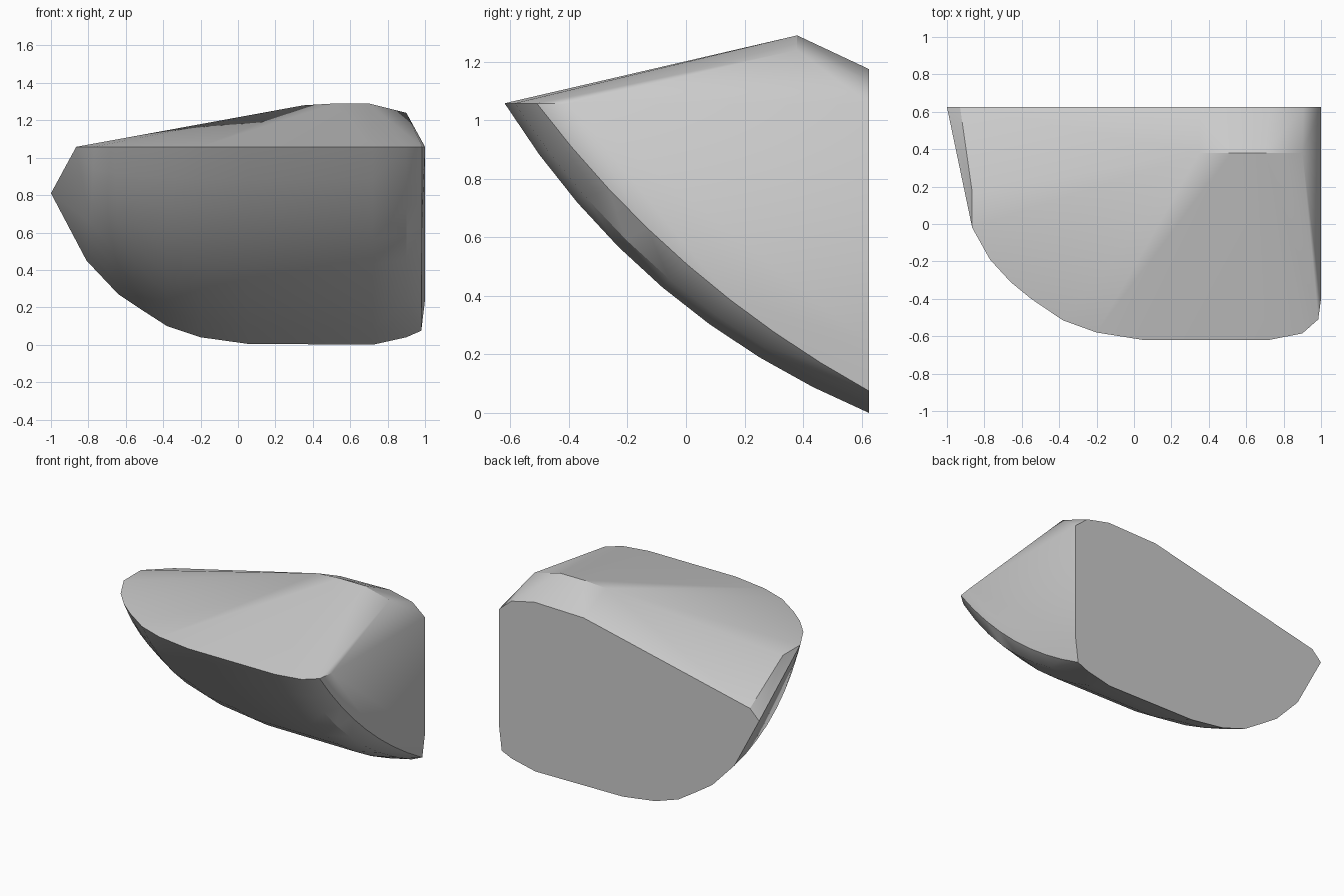
import bpy, bmesh, math
from mathutils import Vector

cube = bpy.data.objects.get("Cube")
if cube:
    bpy.data.objects.remove(cube)

# Plain grey material
grey = bpy.data.materials.new("light_grey")
grey.use_nodes = True
colour = (0.6, 0.6, 0.6, 1)
grey.diffuse_color = colour
grey.node_tree.nodes["Principled BSDF"].inputs["Base Color"].default_value = colour

BACK, RIM = 0.625, 1.058

# Ribs of the curved underside: rim x, rim y, back x, back z, bulge
ribs = [
    (-0.865, -0.02, -1.0, 0.81, 0.0),
    (-0.77, -0.19, -0.81, 0.45, 0.13),
    (-0.66, -0.31, -0.64, 0.27, 0.13),
    (-0.55, -0.40, -0.52, 0.19, 0.13),
    (-0.38, -0.515, -0.38, 0.10, 0.13),
    (-0.20, -0.58, -0.20, 0.04, 0.13),
    (0.05, -0.62, 0.05, 0.005, 0.13),
    (0.72, -0.62, 0.72, 0.0, 0.13),
    (0.90, -0.585, 0.90, 0.04, 0.12),
    (0.985, -0.51, 0.98, 0.075, 0.08),
]
points = []
for fx, fy, bx, bz, bulge in ribs:
    start, end = Vector((fx, fy, RIM)), Vector((bx, BACK, bz))
    outward = Vector((0, -0.646, -0.763))
    control = (start + end) / 2 + outward * bulge * 2
    for i in range(9):
        t = i / 8
        points.append(start * (1 - t) ** 2 + control * 2 * t * (1 - t) + end * t * t)

# Crest, top of the back wall and left and right shoulders
points += [Vector(p) for p in (
    (0.35, 0.38, 1.28), (0.52, 0.38, 1.29), (0.70, 0.38, 1.29), (0.90, 0.38, 1.24),
    (-0.865, 0.17, RIM), (-0.93, BACK, 0.88),
    (0.35, BACK, 1.167), (0.73, BACK, 1.175), (0.905, BACK, 1.135),
    (1.0, BACK, 1.055), (1.0, 0.38, RIM), (1.0, -0.4, RIM), (1.0, BACK, 0.24),
)]

# Solid body skinned over the ribs and crest
bm = bmesh.new()
for p in points:
    bm.verts.new(p)
hull = bmesh.ops.convex_hull(bm, input=bm.verts)
unused = {g for g in hull["geom_interior"] + hull["geom_unused"]
          if isinstance(g, bmesh.types.BMVert)}
bmesh.ops.delete(bm, geom=list(unused), context="VERTS")
bmesh.ops.dissolve_limit(bm, angle_limit=math.radians(1),
                         verts=bm.verts, edges=bm.edges)
bmesh.ops.recalc_face_normals(bm, faces=bm.faces)
mesh = bpy.data.meshes.new("wedge_body")
bm.to_mesh(mesh)
bm.free()
mesh.materials.append(grey)
body = bpy.data.objects.new("wedge_body", mesh)
bpy.context.collection.objects.link(body)

# Smooth curves with crisp edges
bpy.ops.object.select_all(action="DESELECT")
body.select_set(True)
bpy.context.view_layer.objects.active = body
bpy.ops.object.shade_smooth_by_angle(angle=math.radians(30))
